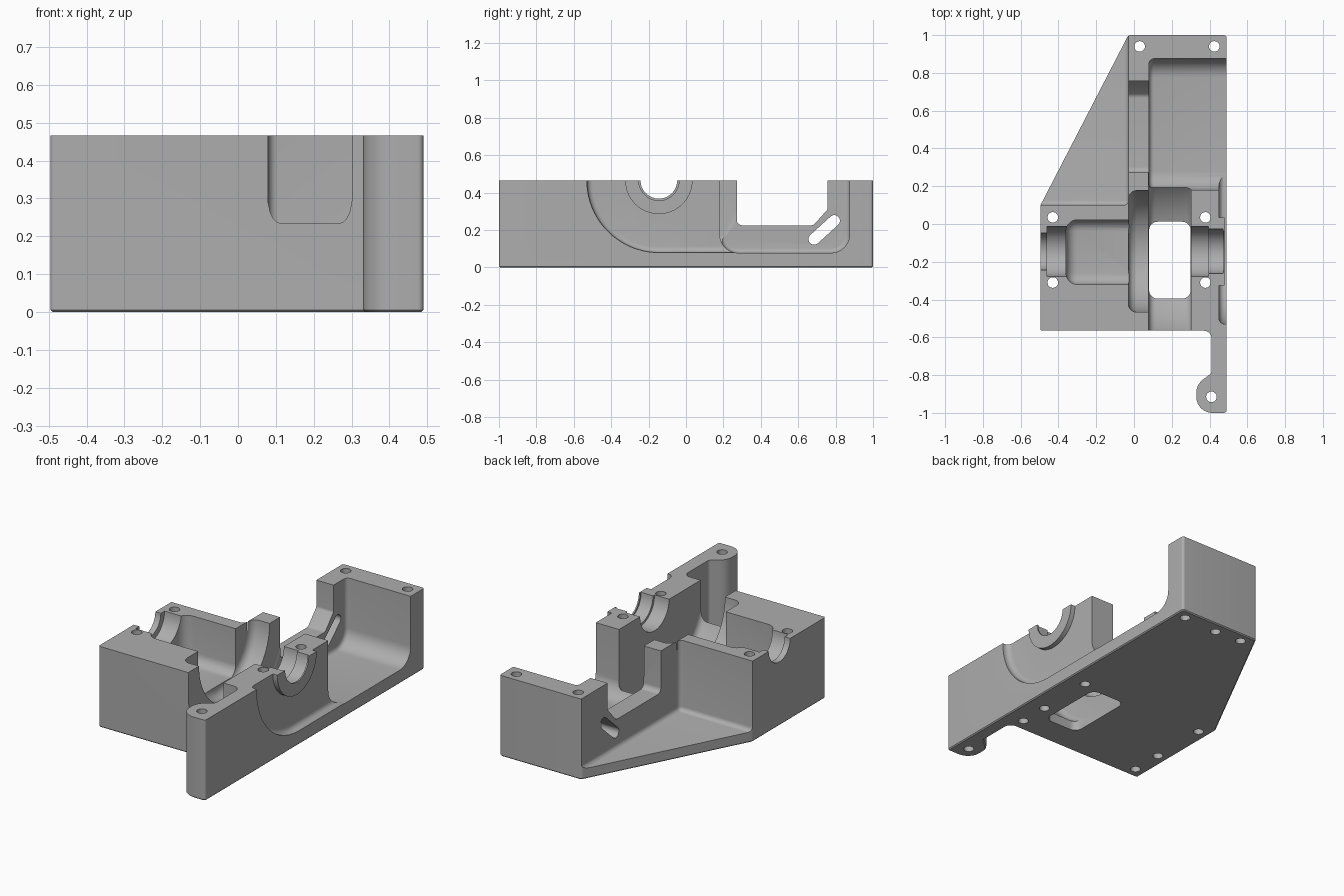
import bpy, bmesh, math
from mathutils import Vector

cube = bpy.data.objects.get("Cube")
if cube:
    bpy.data.objects.remove(cube, do_unlink=True)

TOP = 0.466          # split plane height
AXIS_Y = -0.145      # shaft axis position

mat = bpy.data.materials.new("cast grey")
mat.use_nodes = True
GREY = (0.42, 0.42, 0.42, 1)
mat.diffuse_color = GREY
mat.node_tree.nodes["Principled BSDF"].inputs["Base Color"].default_value = GREY


def rounded(points, segs=10):
    """Polygon (u, v, radius) with each corner replaced by an arc."""
    out = []
    for i, (u, v, r) in enumerate(points):
        p = Vector((u, v))
        if r == 0:
            out.append(p)
            continue
        a = (Vector(points[i - 1][:2]) - p).normalized()
        b = (Vector(points[(i + 1) % len(points)][:2]) - p).normalized()
        half = a.angle(b) / 2
        centre = p + (a + b).normalized() * (r / math.sin(half))
        s = p + a * (r / math.tan(half)) - centre
        e = p + b * (r / math.tan(half)) - centre
        sweep = s.angle(e)
        n = max(3, int(segs * sweep / 1.57 * (2 if r > 0.2 else 1)))
        for k in range(n + 1):
            t = k / n
            out.append(centre + (s * math.sin((1 - t) * sweep) + e * math.sin(t * sweep)) / math.sin(sweep))
    return out


def circle(u, v, r, n=48):
    return [Vector((u + r * math.cos(2 * math.pi * k / n), v + r * math.sin(2 * math.pi * k / n))) for k in range(n)]


def prism(name, profile, axis, lo, hi, round_lo=0, round_hi=0, segs=5):
    """Extrude a profile along x (profile is y,z) or z (profile is x,y)."""
    bm = bmesh.new()
    place = (lambda p, w: (w, p.x, p.y)) if axis == "x" else (lambda p, w: (p.x, p.y, w))
    rings = [[bm.verts.new(place(p, w)) for p in profile] for w in (lo, hi)]
    caps = [bm.faces.new(ring) for ring in rings]
    n = len(profile)
    for i in range(n):
        j = (i + 1) % n
        bm.faces.new((rings[0][i], rings[0][j], rings[1][j], rings[1][i]))
    bmesh.ops.recalc_face_normals(bm, faces=bm.faces)
    for cap, r in zip(caps, (round_lo, round_hi)):
        if r:
            bmesh.ops.bevel(bm, geom=list(cap.edges), offset=r, offset_type="OFFSET",
                            segments=segs, profile=0.5, affect="EDGES")
    return finish(name, bm)


def block(name, lo, hi, radius, segs=6):
    """Box with all edges rounded."""
    bm = bmesh.new()
    bmesh.ops.create_cube(bm, size=1)
    for v in bm.verts:
        v.co = [l + (c + 0.5) * (h - l) for c, l, h in zip(v.co, lo, hi)]
    bmesh.ops.bevel(bm, geom=list(bm.edges), offset=radius, segments=segs, profile=0.5, affect="EDGES")
    return finish(name, bm)


def finish(name, bm):
    mesh = bpy.data.meshes.new(name)
    bm.to_mesh(mesh)
    bm.free()
    mesh.materials.append(mat)
    ob = bpy.data.objects.new(name, mesh)
    bpy.context.collection.objects.link(ob)
    return ob


def combine(tool, operation="DIFFERENCE"):
    mod = housing.modifiers.new("shape", "BOOLEAN")
    mod.operation, mod.solver, mod.object = operation, "EXACT", tool
    dg = bpy.context.evaluated_depsgraph_get()
    mesh = bpy.data.meshes.new_from_object(housing.evaluated_get(dg))
    housing.modifiers.clear()
    housing.data = mesh
    bpy.data.objects.remove(tool, do_unlink=True)


# Full-height casting outline with the front arm and its round lug
outline = rounded([(-0.495, -0.565, 0.01), (0.41, -0.565, 0.04), (0.41, -0.79, 0.02),
                   (0.33, -0.85, 0.085), (0.33, -1, 0.085), (0.49, -1, 0.015),
                   (0.49, 1, 0.015), (-0.03, 1, 0.02), (-0.495, 0.1, 0.015)])
housing = prism("gearbox_housing", outline, "z", 0, TOP, 0.006, 0, 1)

# Space above the sloping corner plate
combine(block("corner_space", (-1, 0.1, 0.06), (-0.03, 1.3, 0.9), 0.025))

# Rear room, open to the side
room = rounded([(0.18, 0.9, 0), (0.18, 0.078, 0.1), (0.875, 0.078, 0.1), (0.875, 0.9, 0)])
combine(prism("rear_room", room, "x", 0.08, 0.8, 0.025))

# Shallow side recess, then the bearing boss standing in it
recess = rounded([(-0.53, 0.9, 0), (-0.53, 0.08, 0.385), (0.3, 0.08, 0), (0.3, 0.9, 0)])
combine(prism("side_recess", recess, "x", 0.45, 0.8, 0.03))
boss = [Vector((AXIS_Y + 0.18 * math.cos(a), TOP + 0.18 * math.sin(a)))
        for a in [math.pi + math.pi * k / 32 for k in range(33)]]
combine(prism("bearing_boss", boss, "x", 0.42, 0.478), "UNION")

# Wheel chamber, coupling channel and left chamber
combine(prism("wheel_chamber", circle(AXIS_Y, TOP, 0.48, 96), "x", 0.078, 0.302, 0.035, 0.035))
combine(prism("channel", circle(AXIS_Y, TOP, 0.322, 72), "x", -0.03, 0.15, 0.045))
combine(block("left_chamber", (-0.36, -0.32, 0.2), (0.07, 0.022, 0.9), 0.06))

# Window through the floor
window = rounded([(x, y, 0.045) for x, y in ((0.08, -0.395), (0.3, -0.395), (0.3, 0.012), (0.08, 0.012))])
combine(prism("floor_window", window, "z", -0.1, 0.2))

# Stepped bearing seats
for lo, hi, r in ((-0.6, -0.44, 0.098), (-0.46, -0.33, 0.132), (0.28, 0.395, 0.132),
                  (0.38, 0.47, 0.118), (0.46, 0.6, 0.108)):
    combine(prism("bearing_seat", circle(AXIS_Y, TOP, r), "x", lo, hi))

# Notch and slanted slot in the long wall
notch = rounded([(0.272, 0.9, 0), (0.272, 0.225, 0.03), (0.68, 0.225, 0.03),
                 (0.757, 0.31, 0.02), (0.757, 0.9, 0)])
combine(prism("wall_notch", notch, "x", -0.2, 0.2))
start, end = Vector((0.685, 0.152)), Vector((0.793, 0.25))
along = (end - start).normalized() * 0.03
side = Vector((-along.y, along.x))
slot = [start - along + side, start - along - side, end + along - side, end + along + side]
combine(prism("wall_slot", rounded([(p.x, p.y, 0.0299) for p in slot]), "x", -0.2, 0.2))

# Through holes, then blind holes in the underside
for x, y in ((0.03, 0.94), (0.425, 0.94), (0.41, -0.915), (-0.43, 0.035),
             (-0.43, -0.31), (0.378, 0.035), (0.378, -0.31)):
    combine(prism("bolt_hole", circle(x, y, 0.028, 24), "z", -0.1, 0.6))
for x, y in ((0.2, 0.93), (0.378, -0.49), (-0.43, -0.5)):
    combine(prism("blind_hole", circle(x, y, 0.028, 24), "z", -0.1, 0.1))

# Smooth shading with crisp edges
bpy.context.view_layer.objects.active = housing
housing.select_set(True)
bpy.ops.object.shade_smooth_by_angle(angle=math.radians(28))
